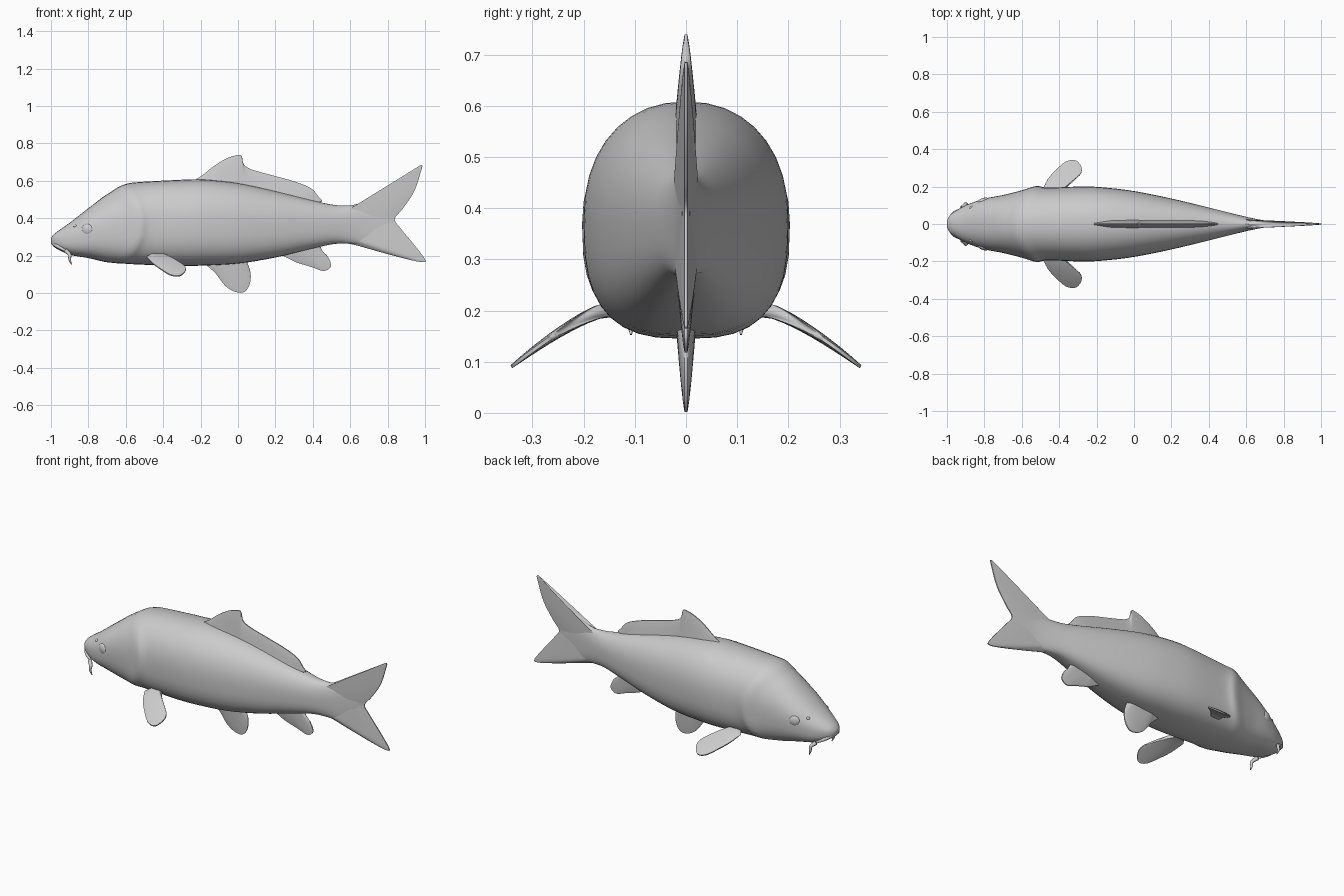
import bpy
import bmesh
from math import sin, cos, pi, exp
from mathutils import Vector

cube = bpy.data.objects.get("Cube")
if cube:
    bpy.data.objects.remove(cube, do_unlink=True)


def smooth(obj, angle=60):
    bpy.ops.object.select_all(action='DESELECT')
    obj.select_set(True)
    bpy.context.view_layer.objects.active = obj
    bpy.ops.object.shade_smooth_by_angle(angle=angle * pi / 180)


def spline(points, steps):
    """Catmull-Rom curve through points of any dimension."""
    pts = [Vector(p) for p in points]
    pts = [2 * pts[0] - pts[1]] + pts + [2 * pts[-1] - pts[-2]]
    out = []
    for a, b, c, d in zip(pts, pts[1:], pts[2:], pts[3:]):
        for i in range(steps):
            t = i / steps
            out.append(b + (c - a) * (t / 2)
                       + (2 * a - 5 * b + 4 * c - d) * (t * t / 2)
                       + (3 * b - a - 3 * c + d) * (t ** 3 / 2))
    return out + [pts[-2]]


def loft(name, rings):
    """Skin closed rings of equal length and cap both ends."""
    bm = bmesh.new()
    loops = [[bm.verts.new(p) for p in ring] for ring in rings]
    n = len(loops[0])
    for a, b in zip(loops, loops[1:]):
        for i in range(n):
            j = (i + 1) % n
            bm.faces.new((a[i], a[j], b[j], b[i]))
    bm.faces.new(loops[0])
    bm.faces.new(loops[-1])
    bmesh.ops.recalc_face_normals(bm, faces=bm.faces)
    mesh = bpy.data.meshes.new(name)
    bm.to_mesh(mesh)
    bm.free()
    obj = bpy.data.objects.new(name, mesh)
    bpy.context.collection.objects.link(obj)
    smooth(obj)
    return obj


def upright(a, b, off):
    return (a, off, b)


def fin(name, base, edge, thick, place=upright, steps=5, rows=8):
    """Thin blade from a straight base to a curved edge, thickest at the base."""
    rim = spline(edge, steps)
    start, end = Vector(base[0]), Vector(base[1])
    rings = []
    for i, tip in enumerate(rim):
        u = i / (len(rim) - 1)
        root = start.lerp(end, u)
        fade = 0.15 + 0.85 * min(1, sin(pi * u) * 2) ** 0.5
        ring = []
        for side in (1, -1):
            order = range(rows + 1) if side > 0 else range(rows, -1, -1)
            for k in order:
                v = k / rows
                p = root.lerp(tip, v)
                half = (thick * (1 - v) ** 0.8 + 0.003) * fade
                ring.append(place(p.x, p.y, side * half))
        rings.append(ring)
    return loft(name, rings)


def tube(name, points, radii):
    curve = bpy.data.curves.new(name, 'CURVE')
    curve.dimensions = '3D'
    curve.bevel_depth = 1
    curve.bevel_resolution = 3
    curve.use_fill_caps = True
    path = spline([(*p, r) for p, r in zip(points, radii)], 5)
    line = curve.splines.new('POLY')
    line.points.add(len(path) - 1)
    for point, p in zip(line.points, path):
        point.co = (p[0], p[1], p[2], 1)
        point.radius = p[3]
    obj = bpy.data.objects.new(name, curve)
    bpy.context.collection.objects.link(obj)


def ellipsoid(name, loc, scale, turn):
    bpy.ops.mesh.primitive_uv_sphere_add(segments=20, ring_count=12, location=loc,
                                         rotation=(0, 0, turn))
    obj = bpy.context.object
    obj.name = name
    obj.scale = scale
    smooth(obj)


# Body: x, bottom, top, half width
stations = [
    (-1.0, .265, .295, .02), (-.975, .24, .322, .055), (-.9, .205, .375, .1),
    (-.8, .187, .452, .135), (-.7, .167, .518, .155), (-.6, .16, .555, .18),
    (-.52, .157, .58, .203), (-.46, .153, .592, .194), (-.3, .145, .605, .2),
    (-.18, .147, .607, .197), (0, .157, .588, .176), (.2, .19, .545, .136),
    (.4, .238, .495, .088), (.52, .263, .47, .058), (.62, .262, .468, .034),
    (.7, .255, .475, .019), (.8, .31, .46, .008)]


def section(x, low, high, wide, n=36):
    ring = []
    # The gill cover edge leans forward above and below its middle
    lean = -.09 * exp(-((x + .5) / .15) ** 2)
    for i in range(n):
        c, s = cos(2 * pi * i / n), sin(2 * pi * i / n)
        power = 2 / 2.2 if s > 0 else 2 / 2.8
        y = abs(c) ** power * (1 if c > 0 else -1)
        z = abs(s) ** power * (1 if s > 0 else -1)
        ring.append((x + lean * z * z, wide * y,
                     (low + high) / 2 + z * (high - low) / 2))
    return ring


loft("body", [section(*s) for s in spline(stations, 4)])

# Fins on the centre line
fin("tail_fin", [(.5, .42), (.5, .31)],
    [(.54, .46), (.62, .472), (.7, .497), (.8, .55), (.9, .625), (.98, .685),
     (.975, .64), (.94, .54), (.88, .45), (.838, .395), (.87, .345), (.94, .26),
     (1.0, .18), (.985, .165), (.9, .182), (.75, .222), (.62, .258), (.54, .27)],
    .025)
fin("dorsal_fin", [(-.22, .57), (.41, .46)],
    [(-.24, .6), (-.19, .63), (-.13, .678), (-.06, .72), (0, .738), (.02, .732),
     (.03, .69), (.07, .662), (.18, .63), (.3, .597), (.39, .56), (.43, .515),
     (.45, .492), (.42, .483)], .022)
fin("pelvic_fin", [(-.14, .18), (.03, .19)],
    [(-.17, .15), (-.12, .105), (-.07, .04), (-.02, .008), (.03, .004),
     (.06, .04), (.068, .1), (.05, .165)], .018)
fin("anal_fin", [(.27, .23), (.43, .27)],
    [(.24, .2), (.31, .165), (.39, .14), (.46, .118), (.497, .145),
     (.48, .195), (.455, .22), (.44, .25)], .014)

# Paired parts
for side, label in ((1, "left"), (-1, "right")):
    # The model's head points to -x; sides are named by the sign of y
    def drooping(a, b, off, side=side):
        t = max(0, (b - .16) / .175)
        return (a, side * (b + off * .5), .2 - .105 * t ** 1.3 + off)

    fin(label + "_pectoral_fin", [(-.47, .15), (-.4, .15)],
        [(-.49, .18), (-.46, .24), (-.41, .295), (-.36, .334), (-.31, .338),
         (-.28, .3), (-.29, .262), (-.34, .225), (-.38, .175)], .01, drooping)
    tube(label + "_barbel",
         [(-.92, side * .085, .225), (-.9, side * .106, .205),
          (-.9, side * .11, .18), (-.89, side * .107, .153)],
         [.012, .009, .007, .002])
    ellipsoid(label + "_eye", (-.805, side * .124, .34), (.032, .015, .03), side * .3)
    ellipsoid(label + "_nostril", (-.87, side * .088, .358), (.011, .009, .008), side * .5)

# Lip rim around the snout
tube("lip",
     [(-.92, -.08, .225), (-.965, -.055, .25), (-.99, 0, .27),
      (-.965, .055, .25), (-.92, .08, .225)],
     [.006, .01, .01, .01, .006])
